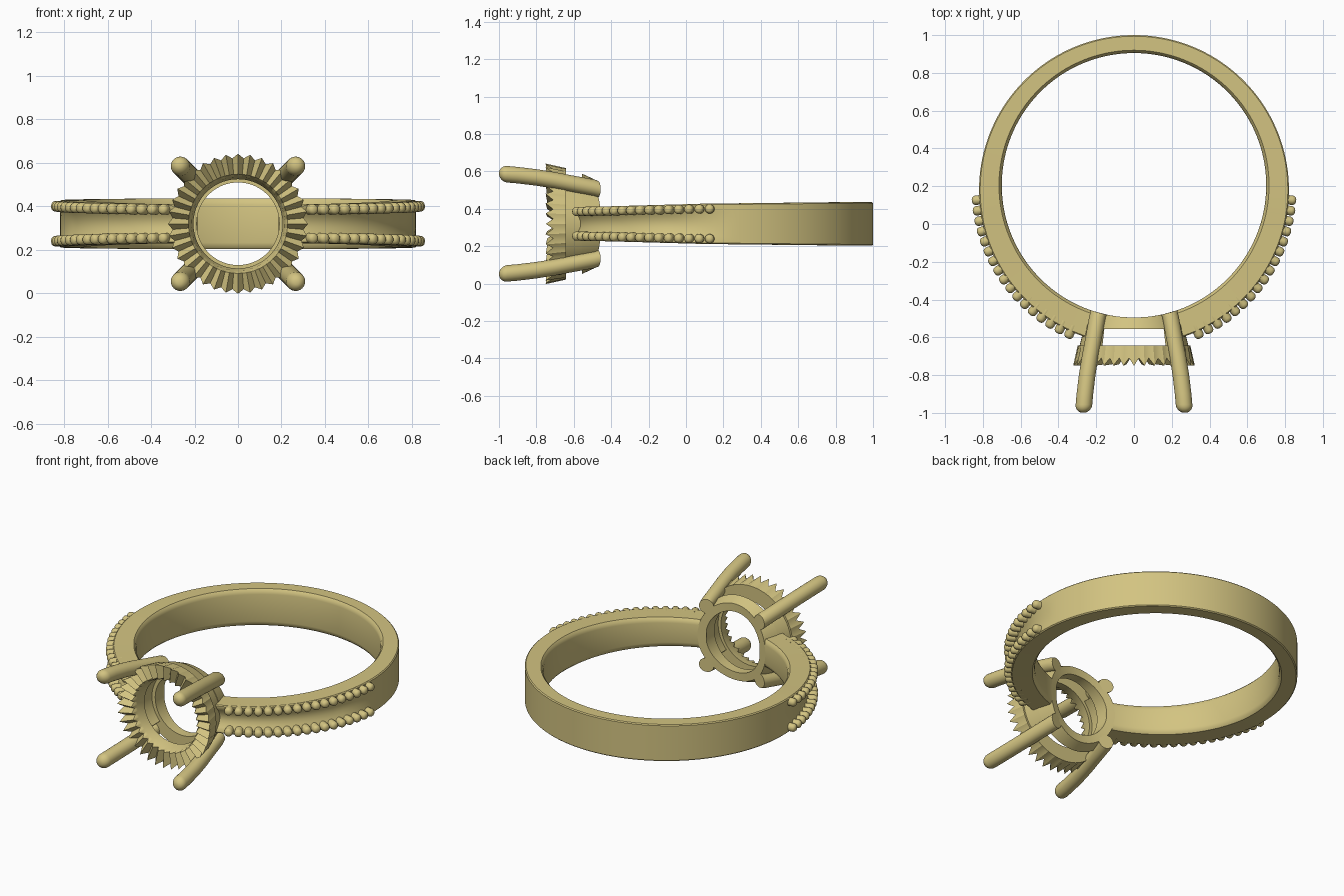
import bpy, bmesh
from math import sin, cos, pi, radians, sqrt
from mathutils import Vector

if "Cube" in bpy.data.objects:
    bpy.data.objects.remove(bpy.data.objects["Cube"])

CY, RI, ZC = 0.205, 0.70, 0.32      # finger hole centre, finger radius, mid height

gold = bpy.data.materials.new("gold")
gold.diffuse_color = (0.65, 0.55, 0.22, 1)
gold.use_nodes = True
gold.node_tree.nodes["Principled BSDF"].inputs["Base Color"].default_value = gold.diffuse_color


def add_sweep(bm, sections, loop=False):
    """Skin a list of closed cross-sections; cap the ends unless looped."""
    rings = [[bm.verts.new(p) for p in s] for s in sections]
    n = len(rings[0])
    for i in range(len(rings) - (0 if loop else 1)):
        a, b = rings[i], rings[(i + 1) % len(rings)]
        for j in range(n):
            k = (j + 1) % n
            bm.faces.new((a[j], a[k], b[k], b[j]))
    if not loop:
        bm.faces.new(rings[0])
        bm.faces.new(rings[-1])


def finish(name, bm, angle=35):
    bmesh.ops.recalc_face_normals(bm, faces=bm.faces)
    me = bpy.data.meshes.new(name)
    bm.to_mesh(me)
    bm.free()
    me.materials.append(gold)
    ob = bpy.data.objects.new(name, me)
    bpy.context.collection.objects.link(ob)
    bpy.ops.object.select_all(action='DESELECT')
    ob.select_set(True)
    bpy.context.view_layer.objects.active = ob
    bpy.ops.object.shade_smooth_by_angle(angle=radians(angle))
    return ob


def trim(p):
    """Keep a point outside the finger hole."""
    p.y = min(p.y, CY - sqrt(RI * RI - p.x * p.x))
    return p


def spin(profile, t):
    """Place a (radius, y) profile at angle t around the head axis."""
    return [trim(Vector((r * cos(t), y, ZC + r * sin(t)))) for r, y in profile]


def outer(a):
    return 0.82 - 0.025 * sin(a)


def half_width(a):
    y = CY + outer(a) * sin(a)
    return 0.108 + (0.01 if y > 0.1 else 0.028) * (y - 0.1)


# band: open sweep, thicker and narrower towards the head, with a concave channel
def band_section(a):
    ro, w = outer(a), half_width(a)
    d = 0.03 * min(1, max(0, (-a + 0.05) / 0.4))
    prof = [(RI, -w + 0.03), (RI, w - 0.03), (RI + 0.004, w - 0.012),
            (RI + 0.015, w), (ro - 0.006, w), (ro, w - 0.006)]
    for k in range(9):
        u = 1 - k / 4
        prof.append((ro - d * cos(u * pi / 2), 0.8 * w * u))
    prof += [(ro, -w + 0.006), (ro - 0.006, -w), (RI + 0.015, -w), (RI + 0.004, -w + 0.012)]
    return [Vector((r * cos(a), CY + r * sin(a), ZC + z)) for r, z in prof]


bm = bmesh.new()
a0, a1, n = radians(-74.5), radians(254.5), 140
secs = []
for i in range(n + 1):
    a = a0 + (a1 - a0) * i / n
    m = a if a <= pi / 2 else pi - a          # mirror the right half to the left
    s = band_section(m)
    if a > pi / 2:
        s = [Vector((-p.x, p.y, p.z)) for p in s]
    secs.append(s)
add_sweep(bm, secs)
finish("band", bm)

# beads: two rows of domed pins on each shoulder
for side, label in ((1, "right"), (-1, "left")):
    bm = bmesh.new()
    for i in range(17):
        a = radians(-5.4 - 61.1 * i / 16)
        out = Vector((cos(a), sin(a), 0))
        tan = Vector((-sin(a), cos(a), 0))
        for s in (1, -1):
            c = Vector((0, CY, ZC + s * 0.74 * half_width(a))) + out * outer(a)
            pin = []
            for r, h in ((0.025, -0.035), (0.025, 0.02), (0.0225, 0.03),
                         (0.016, 0.037), (0.007, 0.04)):
                ring = []
                for k in range(14):
                    t = 2 * pi * k / 14
                    p = c + out * h + tan * r * cos(t) + Vector((0, 0, r * sin(t)))
                    p.x *= side
                    ring.append(p)
                pin.append(ring)
            add_sweep(bm, pin)
    finish("beads_" + label, bm, 50)

# lower gallery ring, trimmed to the finger hole
bm = bmesh.new()
prof = [(0.19, -0.44), (0.24, -0.44), (0.268, -0.556), (0.19, -0.556)]
add_sweep(bm, [spin(prof, 2 * pi * i / 72) for i in range(72)], True)
finish("gallery_ring", bm)

# gallery walls joining the rings at the shoulders
for label, mid in (("right", 0), ("left", pi)):
    bm = bmesh.new()
    prof = [(0.20, -0.44), (0.24, -0.44), (0.297, -0.68), (0.23, -0.68)]
    add_sweep(bm, [spin(prof, mid + radians(-42 + 84 * i / 20)) for i in range(21)])
    finish("gallery_wall_" + label, bm)

# serrated seat: teeth alternate between peak and valley
bm = bmesh.new()
TEETH = 36
peak = [(0.205, -0.642), (0.298, -0.642), (0.322, -0.75), (0.228, -0.742), (0.215, -0.70)]
valley = [(0.205, -0.642), (0.298, -0.642), (0.302, -0.71), (0.228, -0.712), (0.215, -0.70)]
add_sweep(bm, [spin(valley if i % 2 else peak, pi * i / TEETH)
               for i in range(2 * TEETH)], True)
finish("seat", bm, 25)

# four curved prongs with rounded tips
R = 0.044
path = [(0.185, -0.43), (0.193, -0.49), (0.213, -0.60), (0.232, -0.70),
        (0.248, -0.80), (0.26, -0.90), (0.265, -0.956)]
stations = [(d, y, R) for d, y in path]
for k in range(1, 6):
    t = k / 6 * pi / 2
    stations.append((0.265 + 0.004 * sin(t), -0.956 - R * sin(t), R * cos(t)))
for sx, lx in ((1, "right"), (-1, "left")):
    for sz, lz in ((1, "upper"), (-1, "lower")):
        bm = bmesh.new()
        add_sweep(bm, [[trim(Vector((sx * d + r * cos(2 * pi * k / 24), y,
                                     ZC + sz * d + r * sin(2 * pi * k / 24))))
                        for k in range(24)] for d, y, r in stations])
        finish("prong_%s_%s" % (lz, lx), bm, 50)
